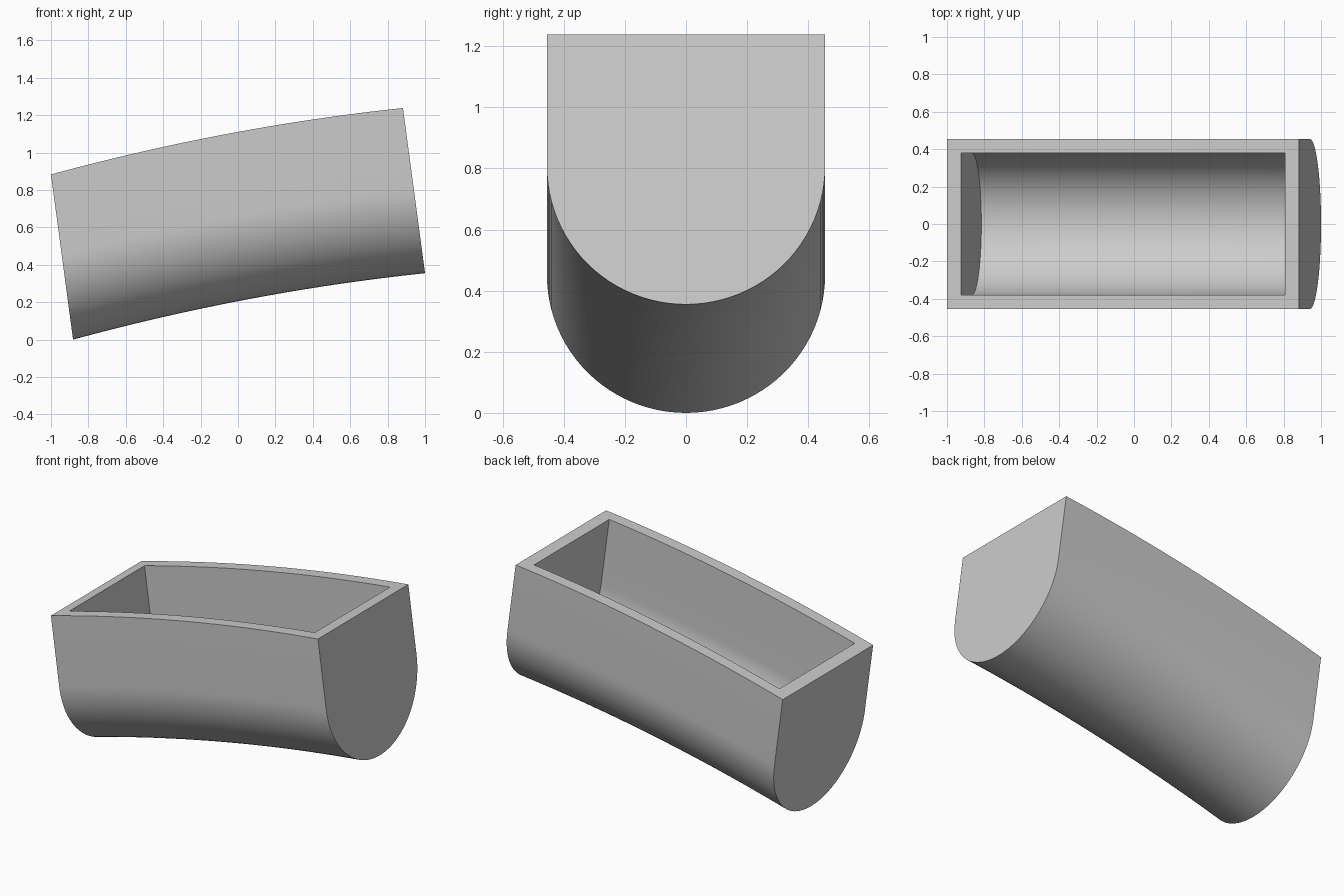
import bpy, bmesh, math
from mathutils import Vector

if "Cube" in bpy.data.objects:
    bpy.data.objects.remove(bpy.data.objects["Cube"])

X0, X1 = -1.0, 0.882          # rim ends
Z0, Z1, SAG = 0.883, 1.238, 0.039
DOWN = Vector((0.118, 0, -0.883))   # tilted depth direction of the section
RADIUS, WALL, STEPS, ARC = 0.455, 0.076, 32, 48


def rim(x):
    """Point on the gently arched rim line."""
    t = (x - X0) / (X1 - X0)
    return Vector((x, 0, Z0 + (Z1 - Z0) * t + 4 * SAG * t * (1 - t)))


def section(radius, depth):
    """U-shaped section as (y, distance down) pairs."""
    pts = [(-radius, 0)]
    for i in range(ARC + 1):
        a = math.pi * i / ARC
        pts.append((-radius * math.cos(a), depth - radius + radius * math.sin(a)))
    return pts + [(radius, 0)]


def sweep(bm, profile, xa, xb, inward):
    """Sweep an open U along the arch, close both ends, return its rings."""
    d = DOWN.normalized()
    rings = []
    for k in range(STEPS + 1):
        p = rim(xa + (xb - xa) * k / STEPS)
        rings.append([bm.verts.new(p + d * s + Vector((0, y, 0))) for y, s in profile])
    faces = [bm.faces.new((a[i], a[i + 1], b[i + 1], b[i]))
             for a, b in zip(rings, rings[1:]) for i in range(len(a) - 1)]
    faces += [bm.faces.new(rings[0][::-1]), bm.faces.new(rings[-1])]
    if inward:
        bmesh.ops.reverse_faces(bm, faces=faces)
    return rings


bm = bmesh.new()
depth = DOWN.length
outer = sweep(bm, section(RADIUS, depth), X0, X1, False)
inner = sweep(bm, section(RADIUS - WALL, depth - WALL), X0 + WALL, X1 - WALL, True)

# Rim: side strips, then the two end strips
for k in range(STEPS):
    for e in (0, -1):
        bm.faces.new((outer[k][e], outer[k + 1][e], inner[k + 1][e], inner[k][e]))
for k in (0, -1):
    bm.faces.new((outer[k][0], outer[k][-1], inner[k][-1], inner[k][0]))
bmesh.ops.recalc_face_normals(bm, faces=bm.faces)

mesh = bpy.data.meshes.new("curved_trough")
bm.to_mesh(mesh)
bm.free()
trough = bpy.data.objects.new("curved_trough", mesh)
bpy.context.collection.objects.link(trough)

grey = bpy.data.materials.new("plain grey")
grey.diffuse_color = (0.6, 0.6, 0.6, 1)
grey.use_nodes = True
grey.node_tree.nodes["Principled BSDF"].inputs["Base Color"].default_value = grey.diffuse_color
mesh.materials.append(grey)

bpy.context.view_layer.objects.active = trough
trough.select_set(True)
bpy.ops.object.shade_smooth_by_angle(angle=math.radians(30))
